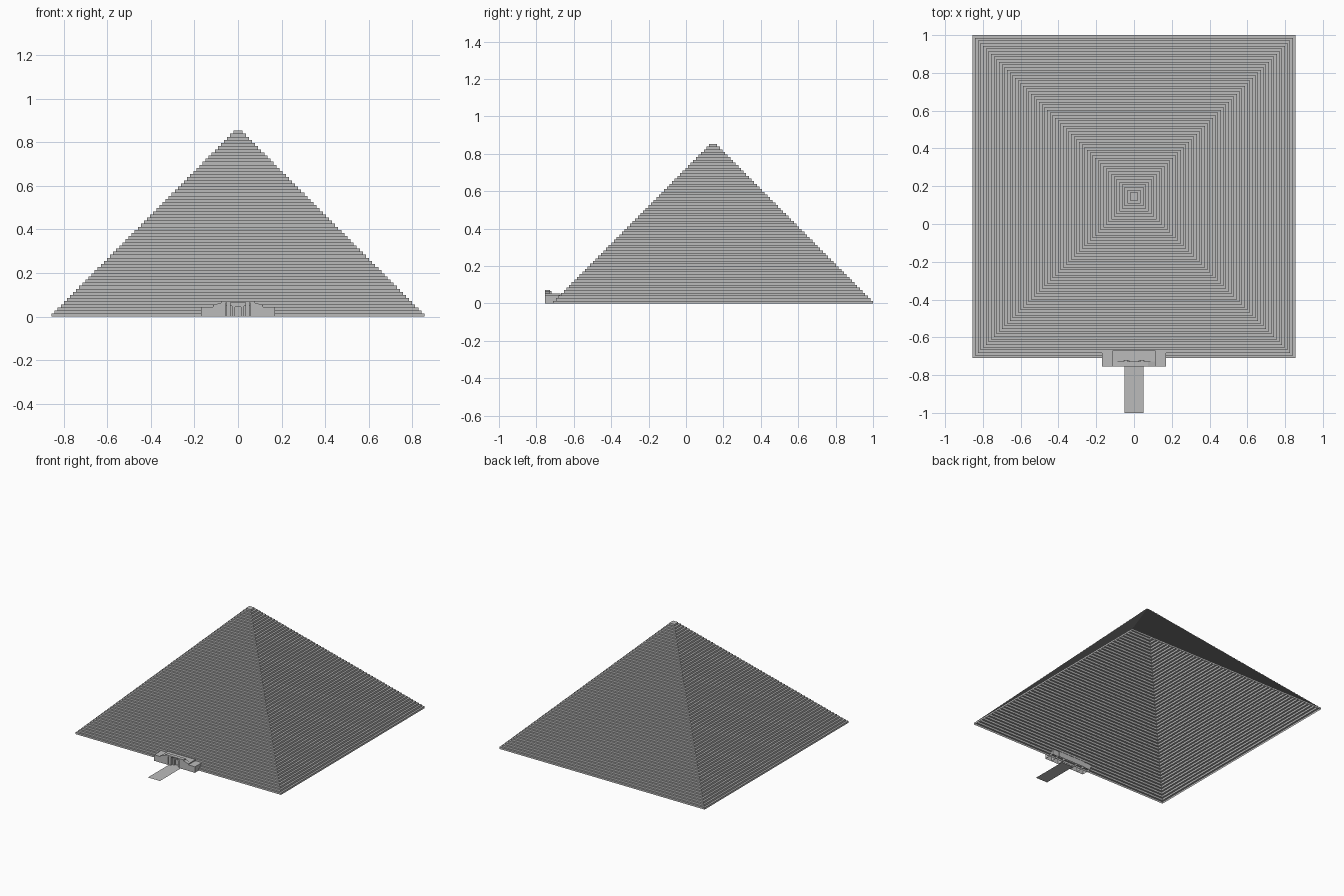
import bpy
import bmesh

cube = bpy.data.objects.get("Cube")
if cube:
    bpy.data.objects.remove(cube, do_unlink=True)

stone = bpy.data.materials.new("grey stone")
stone.use_nodes = True
GREY = (0.5, 0.5, 0.5, 1)
stone.diffuse_color = GREY
stone.node_tree.nodes["Principled BSDF"].inputs["Base Color"].default_value = GREY


def make_object(name, bm):
    mesh = bpy.data.meshes.new(name)
    bm.to_mesh(mesh)
    bm.free()
    mesh.materials.append(stone)
    obj = bpy.data.objects.new(name, mesh)
    bpy.context.collection.objects.link(obj)
    return obj


def box(name, x, y, z):
    """Box from (min, max) ranges; left open where it rests on the ground."""
    bm = bmesh.new()
    bmesh.ops.create_cube(bm, size=1)
    for v in bm.verts:
        v.co = [r[0] if c < 0 else r[1] for c, r in zip(v.co, (x, y, z))]
    if z[0] == 0:
        bottom = [f for f in bm.faces if f.normal.z < -0.9]
        bmesh.ops.delete(bm, geom=bottom, context='FACES_ONLY')
    return make_object(name, bm)


def prism(name, outline, y):
    """Upright front profile extruded from front to back, open at the ground."""
    bm = bmesh.new()
    front = [bm.verts.new((px, y[0], pz)) for px, pz in outline]
    back = [bm.verts.new((px, y[1], pz)) for px, pz in outline]
    bm.faces.new(front)
    bm.faces.new(back[::-1])
    for i in range(len(outline) - 1):
        bm.faces.new((front[i], front[i + 1], back[i + 1], back[i]))
    bmesh.ops.recalc_face_normals(bm, faces=bm.faces)
    return make_object(name, bm)


# Stepped hollow pyramid: square rings joined by risers and treads
STEPS, HALF, TOP, HEIGHT, CENTRE = 60, 0.855, 0.0215, 0.853, 0.145
bm = bmesh.new()
previous = None
for i in range(STEPS):
    h = HALF + (TOP - HALF) * i / (STEPS - 1)
    for level in (i, i + 1):
        z = HEIGHT * level / STEPS
        ring = [bm.verts.new((sx * h, CENTRE + sy * h, z))
                for sx, sy in ((-1, -1), (1, -1), (1, 1), (-1, 1))]
        if previous:
            for k in range(4):
                n = (k + 1) % 4
                bm.faces.new((previous[k], previous[n], ring[n], ring[k]))
        previous = ring
bm.faces.new(previous)
make_object("stepped_pyramid", bm)

# Entrance: wings, shoulders and door jambs on both sides
FRONT, BACK = -0.755, -0.67
for side, s in (("right", -1), ("left", 1)):
    def span(a, b):
        return sorted((s * a, s * b))
    box(side + "_wing", span(0.115, 0.17), (FRONT, BACK - 0.005), (0, 0.045))
    prism(side + "_shoulder",
          [(s * 0.115, 0), (s * 0.115, 0.053), (s * 0.055, 0.053), (s * 0.055, 0)],
          (FRONT, BACK))
    prism(side + "_parapet_slope",
          [(s * 0.115, 0.053), (s * 0.075, 0.065), (s * 0.075, 0.072),
           (s * 0.055, 0.072), (s * 0.055, 0.053)], (FRONT, -0.727))
    box(side + "_pillar", span(0.034, 0.052), (FRONT + 0.004, -0.72), (0, 0.066))
    box(side + "_door_jamb", span(0.013, 0.027), (-0.735, -0.715), (0, 0.05))

# Centre of the entrance
box("lintel", (-0.055, 0.055), (FRONT, -0.727), (0.064, 0.072))
box("door_head", (-0.027, 0.027), (-0.735, -0.715), (0.044, 0.052))
box("recess_wall", (-0.055, 0.055), (-0.722, BACK), (0, 0.053))
box("recess_upper_wall", (-0.055, 0.055), (-0.732, -0.727), (0.05, 0.066))

# Flat path leading to the door
bm = bmesh.new()
bm.faces.new([bm.verts.new((x, y, 0)) for x, y in
              ((-0.05, -1), (0.05, -1), (0.05, -0.72), (-0.05, -0.72))])
make_object("entrance_path", bm)
